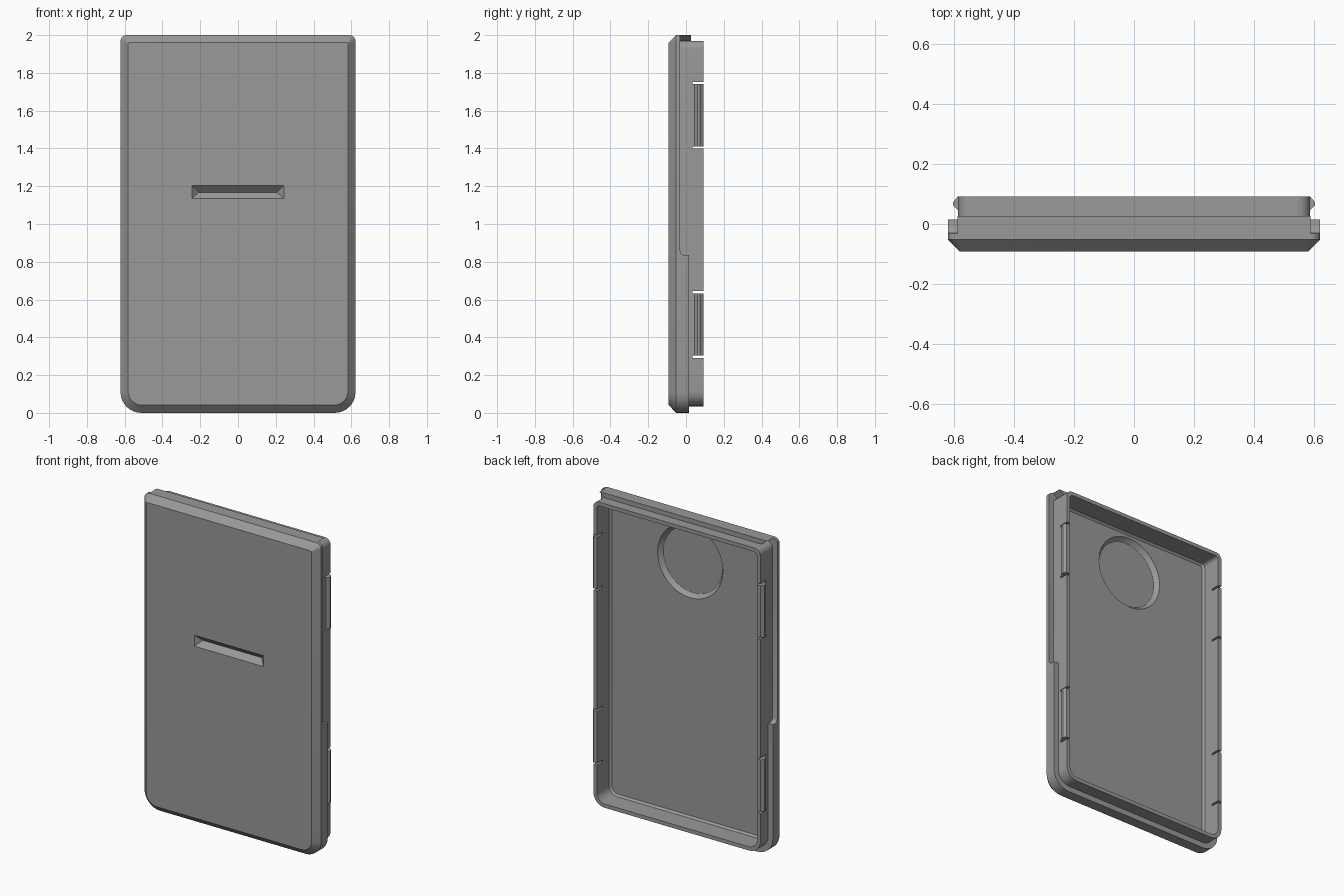
import bpy, bmesh, math

if "Cube" in bpy.data.objects:
    bpy.data.objects.remove(bpy.data.objects["Cube"])

grey = bpy.data.materials.new("plain grey")
grey.diffuse_color = (0.32, 0.32, 0.32, 1)
grey.use_nodes = True
grey.node_tree.nodes["Principled BSDF"].inputs["Base Color"].default_value = grey.diffuse_color

Y_FRONT, Y_BACK = -0.092, 0.092
Y_RIM_SIDE, Y_RIM_LOW, Y_RIM_TOP = -0.032, 0.015, 0.026
# side rim step from the high lower rim to the low upper rim: (z, y)
STEP = [(0.835, Y_RIM_LOW), (0.835, -0.008), (0.838, -0.018), (0.846, -0.027), (0.862, Y_RIM_SIDE)]
SEG = 8


def make_object(name, bm):
    bmesh.ops.remove_doubles(bm, verts=bm.verts, dist=1e-5)
    bmesh.ops.recalc_face_normals(bm, faces=bm.faces)
    mesh = bpy.data.meshes.new(name)
    bm.to_mesh(mesh)
    bm.free()
    mesh.materials.append(grey)
    obj = bpy.data.objects.new(name, mesh)
    bpy.context.collection.objects.link(obj)
    return obj


def arc(cx, cz, r, a0):
    return [(cx + r * math.cos(math.radians(a0 + 90 * i / SEG)),
             cz + r * math.sin(math.radians(a0 + 90 * i / SEG))) for i in range(SEG + 1)]


def outline(w, z0, z1, rb, rt):
    """Rounded rectangle with matching point order for every ring."""
    tr, tl = arc(w - rt, z1 - rt, rt, 0), arc(-w + rt, z1 - rt, rt, 90)
    return (arc(w - rb, z0 + rb, rb, -90) + [(w, z) for z, _ in STEP]
            + tr + tr[-1:] + tl[:1] + tl
            + [(-w, z) for z, _ in reversed(STEP)] + arc(-w + rb, z0 + rb, rb, 180))


# rim height along the outline: low band, step, side, top tab, and back again
n = SEG + 1
half = [Y_RIM_LOW] * n + [y for _, y in STEP] + [Y_RIM_SIDE] * n + [Y_RIM_TOP]
rim = half + half[::-1]


def loft(name, rings):
    """Skin a list of (outline, y or list of y) rings and cap both ends."""
    bm = bmesh.new()
    loops = []
    for pts, y in rings:
        ys = y if isinstance(y, list) else [y] * len(pts)
        loops.append([bm.verts.new((p[0], yy, p[1])) for p, yy in zip(pts, ys)])
    for a, b in zip(loops, loops[1:]):
        for i in range(len(a)):
            j = (i + 1) % len(a)
            bm.faces.new((a[i], a[j], b[j], b[i]))
    bm.faces.new(loops[0])
    bm.faces.new(loops[-1])
    return make_object(name, bm)


# cover tray: chamfered front, stepped rim, raised lip and hollow back
face = outline(0.582, 0.042, 1.96, 0.07, 0.006)
outer = outline(0.622, 0.0, 2.0, 0.11, 0.032)
lip = outline(0.588, 0.035, 1.97, 0.08, 0.04)
inner = outline(0.564, 0.059, 1.946, 0.058, 0.022)
floor = outline(0.552, 0.071, 1.934, 0.046, 0.012)
cover = loft("cover", [(face, Y_FRONT), (outer, -0.052), (outer, rim), (lip, rim),
                       (lip, Y_BACK), (inner, Y_BACK), (inner, -0.03), (floor, -0.042)])


def cut(cutter):
    cutter.hide_render = True
    mod = cover.modifiers.new("cut", 'BOOLEAN')
    mod.object = cutter
    mod.operation = 'DIFFERENCE'
    mod.solver = 'EXACT'
    bpy.context.view_layer.objects.active = cover
    bpy.ops.object.modifier_apply(modifier=mod.name)
    bpy.data.objects.remove(cutter, do_unlink=True)


# V-shaped finger groove with hipped ends
bm = bmesh.new()
k = 0.04 / 0.035
a = [bm.verts.new((sx * (0.242 + 0.005 * k), Y_FRONT - 0.005, 1.17 + sz * (0.035 + 0.005)))
     for sx, sz in ((-1, -1), (1, -1), (1, 1), (-1, 1))]
l, r = [bm.verts.new((sx * 0.207, Y_FRONT + 0.035, 1.168)) for sx in (-1, 1)]
for f in (a, (a[0], a[1], r, l), (a[2], a[3], l, r), (a[1], a[2], r), (a[3], a[0], l)):
    bm.faces.new(f)
cut(make_object("groove_cutter", bm))

# round recess in the tray floor, slightly tapered
bm = bmesh.new()
rows = []
for radius, y in ((0.208, -0.070), (0.214, -0.066), (0.230, -0.042), (0.230, -0.02)):
    rows.append([bm.verts.new((radius * math.cos(t * math.tau / 64), y,
                               1.687 + radius * math.sin(t * math.tau / 64))) for t in range(64)])
for p, q in zip(rows, rows[1:]):
    for i in range(64):
        bm.faces.new((p[i], p[(i + 1) % 64], q[(i + 1) % 64], q[i]))
bm.faces.new(rows[0])
bm.faces.new(rows[-1])
cut(make_object("recess_cutter", bm))

# relief slots through the side lips, at both ends of each clip
CLIPS = [(0.303, 0.633), (1.411, 1.741)]
bm = bmesh.new()
for z0, z1 in CLIPS:
    for z in (z0 - 0.006, z1 + 0.006):
        for s in (-1, 1):
            box = bmesh.ops.create_cube(bm, size=1)["verts"]
            for v in box:
                v.co = (s * 0.585 + v.co.x * 0.07, 0.0725 + v.co.y * 0.075, z + v.co.z * 0.012)
cut(make_object("slot_cutter", bm))

# snap clips on the outside of the lips
PROFILE = [(0.58, 0.046), (0.588, 0.046), (0.604, 0.062), (0.604, 0.074), (0.589, 0.0915), (0.58, 0.0915)]
for side, s in (("right", 1), ("left", -1)):
    for level, (z0, z1) in zip(("lower", "upper"), CLIPS):
        bm = bmesh.new()
        lo = [bm.verts.new((s * x, y, z0)) for x, y in PROFILE]
        hi = [bm.verts.new((s * x, y, z1)) for x, y in PROFILE]
        for i in range(len(lo)):
            j = (i + 1) % len(lo)
            bm.faces.new((lo[i], lo[j], hi[j], hi[i]))
        bm.faces.new(lo)
        bm.faces.new(hi)
        make_object(f"{level}_{side}_clip", bm)

# smooth round corners, crisp edges elsewhere
bpy.ops.object.select_all(action='DESELECT')
cover.select_set(True)
bpy.context.view_layer.objects.active = cover
bpy.ops.object.shade_smooth_by_angle(angle=math.radians(25))
